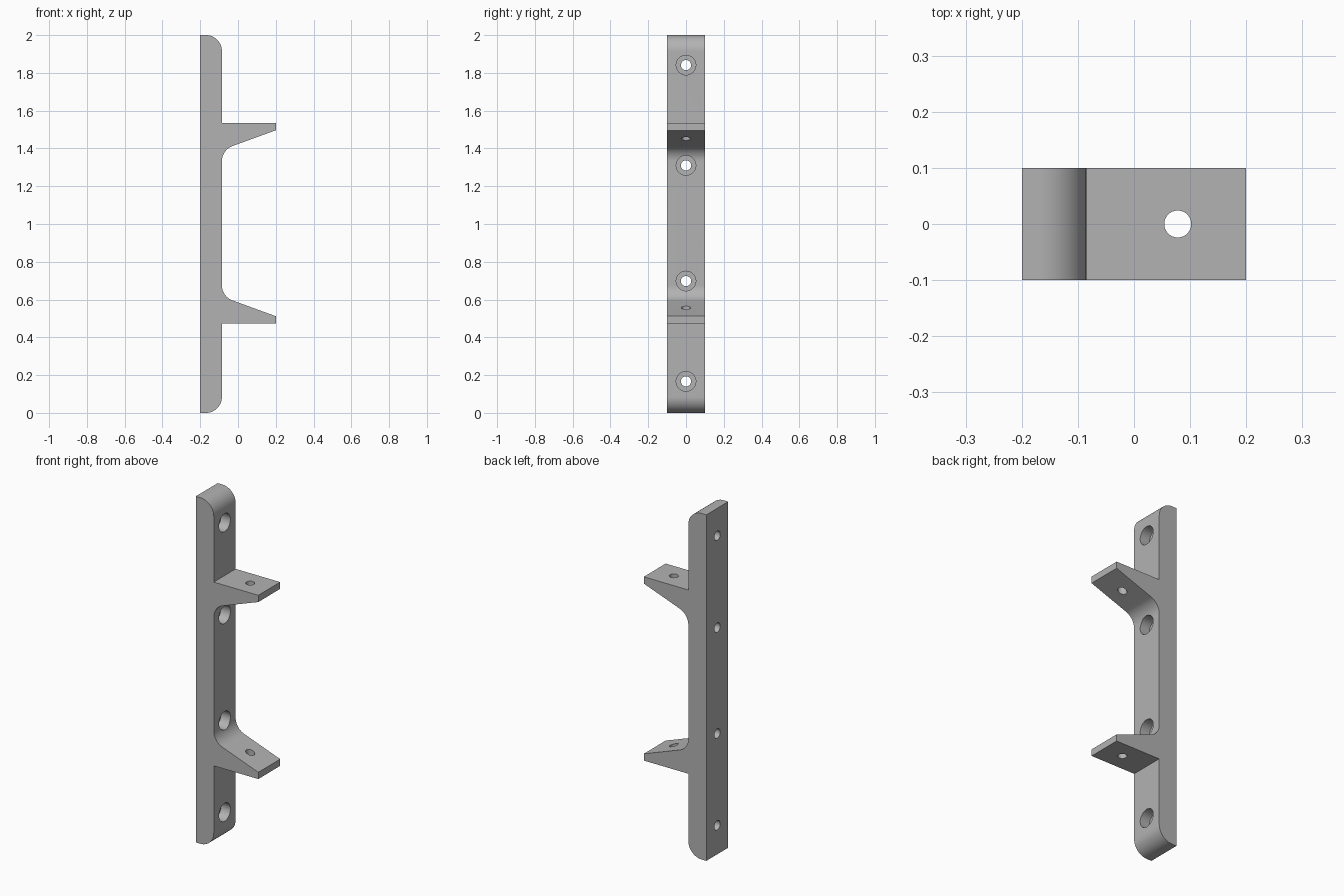
import bpy, bmesh
from math import sin, cos, tan, radians, pi
from mathutils import Matrix

cube = bpy.data.objects.get("Cube")
if cube:
    bpy.data.objects.remove(cube, do_unlink=True)

BACK, FACE, TIP = -0.2, -0.085, 0.2   # rail back, rail front, bracket tip
HALF = 0.1                            # half width
MID = 1.004                           # mirror height of brackets and holes
R = 0.085                             # corner and fillet radius
SLOPE = radians(20)

metal = bpy.data.materials.new("plain grey")
metal.use_nodes = True
GREY = (0.45, 0.45, 0.45, 1)
metal.diffuse_color = GREY
metal.node_tree.nodes["Principled BSDF"].inputs["Base Color"].default_value = GREY


def arc(cx, cz, start, end, steps=16):
    angles = [radians(start + (end - start) * i / steps) for i in range(steps + 1)]
    return [(cx + R * cos(a), cz + R * sin(a)) for a in angles]


def make_object(name, bm):
    bmesh.ops.recalc_face_normals(bm, faces=bm.faces)
    mesh = bpy.data.meshes.new(name)
    bm.to_mesh(mesh)
    bm.free()
    mesh.materials.append(metal)
    obj = bpy.data.objects.new(name, mesh)
    bpy.context.collection.objects.link(obj)
    return obj


def cylinder(name, radius, length, centre, axis):
    bm = bmesh.new()
    turn = Matrix.Rotation(pi / 2, 4, 'Y') if axis == 'X' else Matrix()
    bmesh.ops.create_cone(bm, cap_ends=True, segments=48, radius1=radius,
                          radius2=radius, depth=length,
                          matrix=Matrix.Translation(centre) @ turn)
    return make_object(name, bm)


def cut(target, cutter):
    cutter.hide_render = True
    mod = target.modifiers.new("hole", 'BOOLEAN')
    mod.operation, mod.solver, mod.object = 'DIFFERENCE', 'EXACT', cutter
    bpy.context.view_layer.objects.active = target
    bpy.ops.object.modifier_apply(modifier=mod.name)
    bpy.data.objects.remove(cutter, do_unlink=True)


# Upper bracket outline, running up from its filleted underside
top, tip_low = 1.535, 1.496
root = tip_low - (TIP - FACE) * tan(SLOPE)
fillet_z = root - R / tan(radians(55))
upper = arc(FACE + R, fillet_z, 180, 110) + [(TIP, tip_low), (TIP, top), (FACE, top)]
lower = [(x, 2 * MID - z) for x, z in reversed(upper)]

# Side profile of rail with rounded ends and both brackets
profile = ([(BACK, 0)] + arc(FACE - R, R, -90, 0) + lower + upper
           + arc(FACE - R, 2 - R, 0, 90) + [(BACK, 2)])
bm = bmesh.new()
face = bm.faces.new([bm.verts.new((x, -HALF, z)) for x, z in profile])
grown = bmesh.ops.extrude_face_region(bm, geom=[face])
bmesh.ops.translate(bm, vec=(0, 2 * HALF, 0),
                    verts=[v for v in grown["geom"] if isinstance(v, bmesh.types.BMVert)])
rail = make_object("rail_with_brackets", bm)

# Counterbored screw holes through the rail
for offset in (0.306, 0.837):
    for side in (-1, 1):
        z = MID + side * offset
        cut(rail, cylinder("screw_hole", 0.027, 0.4, (-0.15, 0, z), 'X'))
        cut(rail, cylinder("counterbore", 0.052, 0.12, (FACE, 0, z), 'X'))

# Vertical hole through both brackets
cut(rail, cylinder("bracket_hole", 0.024, 1.6, (0.078, 0, MID), 'Z'))

# Smooth the curved surfaces, keep corners crisp
bpy.ops.object.select_all(action='DESELECT')
rail.select_set(True)
bpy.context.view_layer.objects.active = rail
bpy.ops.object.shade_smooth_by_angle(angle=radians(18))
